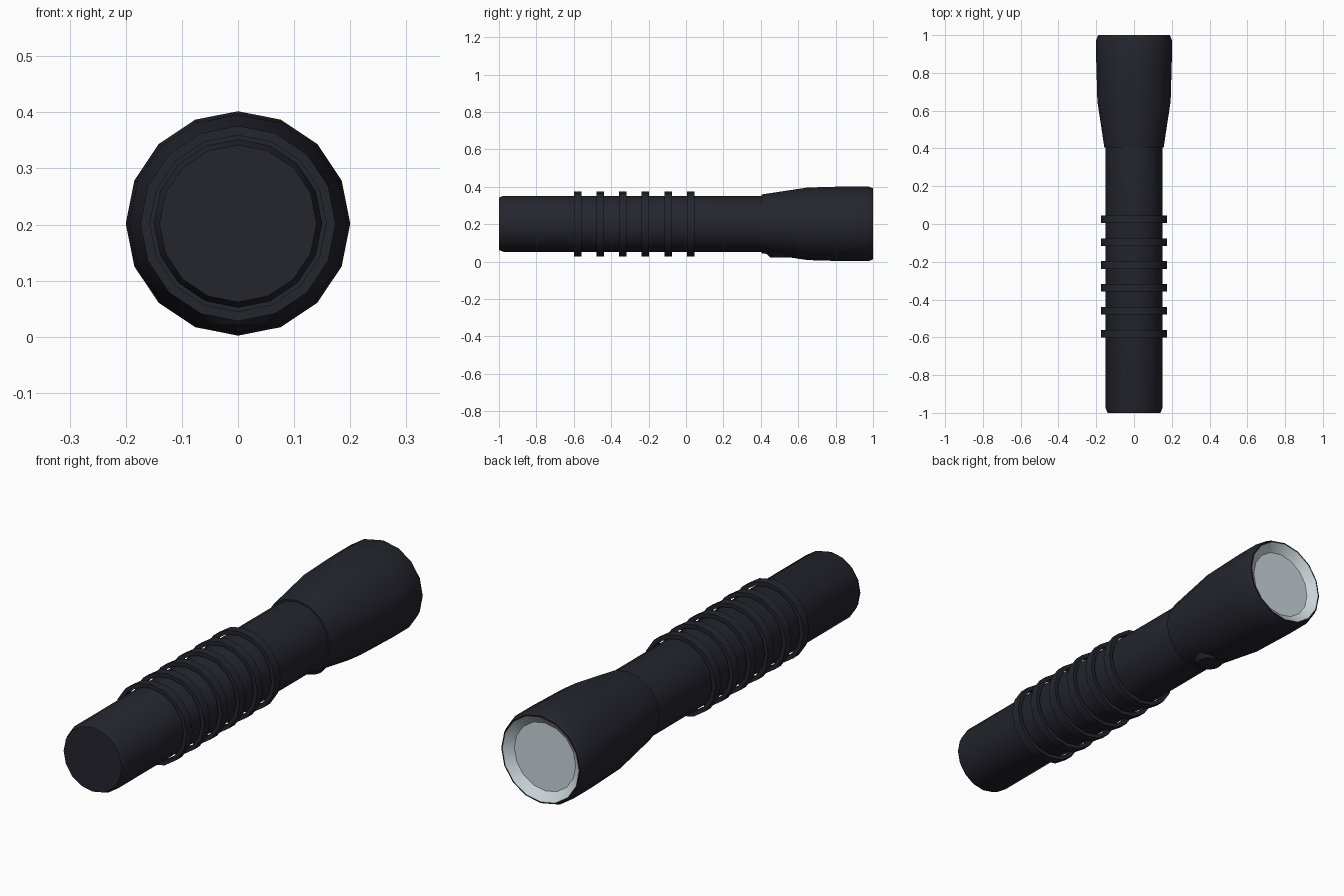
import bpy, bmesh, math
from mathutils import Matrix

SIDES = 16
AXIS_Z = 0.202

if "Cube" in bpy.data.objects:
    bpy.data.objects.remove(bpy.data.objects["Cube"], do_unlink=True)


def material(name, color):
    mat = bpy.data.materials.new(name)
    mat.use_nodes = True
    mat.diffuse_color = color
    mat.node_tree.nodes["Principled BSDF"].inputs["Base Color"].default_value = color
    return mat


black = material("matte black", (0.018, 0.018, 0.027, 1))
silver = material("pale silver", (0.60, 0.68, 0.71, 1))


def finish(name, bm, mat, location):
    bmesh.ops.recalc_face_normals(bm, faces=bm.faces)
    mesh = bpy.data.meshes.new(name)
    bm.to_mesh(mesh)
    bm.free()
    mesh.materials.append(mat)
    obj = bpy.data.objects.new(name, mesh)
    obj.location = location
    bpy.context.collection.objects.link(obj)
    bpy.ops.object.select_all(action="DESELECT")
    obj.select_set(True)
    bpy.context.view_layer.objects.active = obj
    bpy.ops.object.shade_smooth_by_angle(angle=math.radians(30))
    return obj


def lathe(name, profile, mat, y=0, closed=False):
    """Turn (radius, y) points about the long axis; open profiles get end caps."""
    bm = bmesh.new()
    loops = []
    for radius, along in profile:
        angles = [math.tau * i / SIDES for i in range(SIDES)]
        loops.append([bm.verts.new((radius * math.cos(a), along, radius * math.sin(a)))
                      for a in angles])
    pairs = list(zip(loops, loops[1:]))
    if closed:
        pairs.append((loops[-1], loops[0]))
    else:
        bm.faces.new(loops[0])
        bm.faces.new(loops[-1])
    for a, b in pairs:
        for i in range(SIDES):
            j = (i + 1) % SIDES
            bm.faces.new((a[i], a[j], b[j], b[i]))
    return finish(name, bm, mat, (0, y, AXIS_Z))


# Handle tube with a chamfered tail
lathe("handle", [(0.14, -1), (0.15, -0.975), (0.15, 0.45)], black)

# Loose grip rings around the handle
for n in range(6):
    lathe(f"grip_ring_{n + 1}",
          [(0.157, -0.02), (0.174, -0.02), (0.174, 0.02), (0.157, 0.02)],
          black, y=-0.58 + 0.121 * n, closed=True)

# Flared head with a recessed front; the recess is silver
head = lathe("head", [(0.157, 0.405), (0.194, 0.65), (0.2, 0.86), (0.2, 0.975),
                      (0.19, 1), (0.185, 1), (0.148, 0.97)], black)
head.data.materials.append(silver)
for face in head.data.polygons:
    inner = all(math.hypot(head.data.vertices[v].co.x, head.data.vertices[v].co.z) < 0.187
                for v in face.vertices)
    if inner and face.center.y > 0.96:
        face.material_index = 1

# Push button under the neck
bm = bmesh.new()
bmesh.ops.create_cone(bm, cap_ends=True, segments=SIDES, radius1=0.05,
                      radius2=0.068, depth=0.02, matrix=Matrix.Translation((0, 0, 0.01)))
top = [f for f in bm.faces if f.normal.z > 0.9]
raised = bmesh.ops.extrude_face_region(bm, geom=top)
bmesh.ops.translate(bm, vec=(0, 0, 0.05),
                    verts=[v for v in raised["geom"] if isinstance(v, bmesh.types.BMVert)])
bmesh.ops.delete(bm, geom=top, context="FACES")
finish("button", bm, black, (0, 0.5, 0.021))
